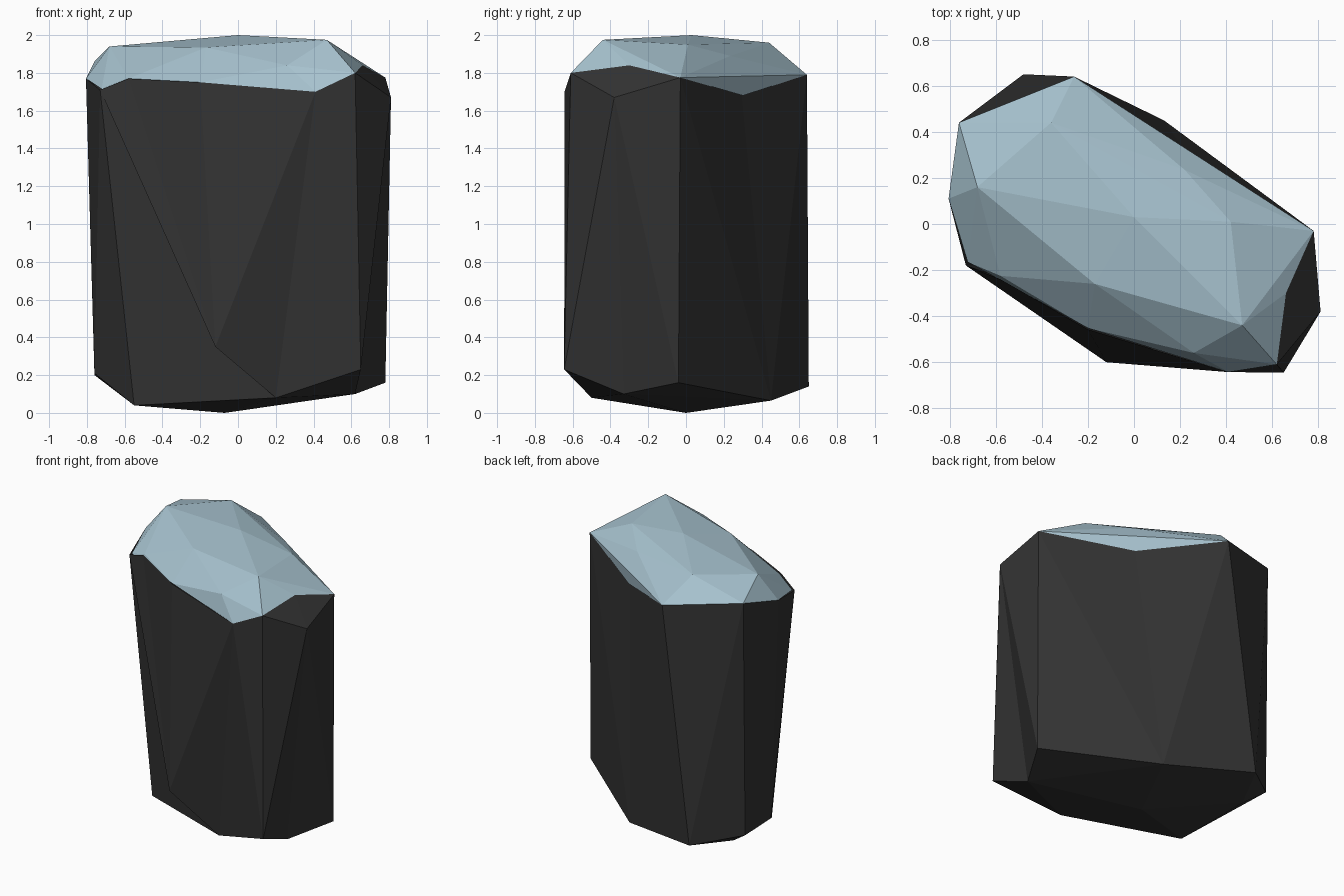
import bpy, bmesh
from mathutils import Vector

if "Cube" in bpy.data.objects:
    bpy.data.objects.remove(bpy.data.objects["Cube"])

def material(name, rgb):
    m = bpy.data.materials.new(name)
    m.diffuse_color = (*rgb, 1.0)
    m.use_nodes = True
    m.node_tree.nodes["Principled BSDF"].inputs["Base Color"].default_value = m.diffuse_color
    return m

def hull(name, ring, extra, mat, open_dir, flips=(), moves=()):
    """Flat-faced stone wrapped round a rim and extra corners, left open
    across the rim on the side facing open_dir (+1 up, -1 down)."""
    bm = bmesh.new()
    edge = {bm.verts.new(p) for p in ring}
    for p in extra:
        bm.verts.new(p)
    bmesh.ops.convex_hull(bm, input=bm.verts[:])
    bmesh.ops.recalc_face_normals(bm, faces=bm.faces[:])
    # remove the hidden seam faces and unused points
    seam = [f for f in bm.faces
            if edge.issuperset(f.verts) and f.normal.z * open_dir > 0.5]
    bmesh.ops.delete(bm, geom=seam, context='FACES_ONLY')
    loose = [v for v in bm.verts if not v.link_faces]
    bmesh.ops.delete(bm, geom=loose, context='VERTS')

    def corner(p):
        return min(bm.verts, key=lambda v: (v.co - Vector(p)).length)
    # turn some edges inward so the foot is chipped
    for a, b in flips:
        e = bm.edges.get((corner(a), corner(b)))
        if e and len(e.link_faces) == 2:
            bmesh.ops.rotate_edges(bm, edges=[e], use_ccw=False)
    # press rim corners in
    for p, q in moves:
        corner(p).co = q
    bm.normal_update()
    me = bpy.data.meshes.new(name)
    bm.to_mesh(me)
    bm.free()
    me.materials.append(mat)
    ob = bpy.data.objects.new(name, me)
    bpy.context.collection.objects.link(ob)

rock = material("dark stone", (0.032, 0.032, 0.032))
ice = material("pale ice blue", (0.385, 0.54, 0.62))

# Rim points shared by rock and cap
shared = [(-.76, .44, 1.86), (-.26, .64, 1.79), (.78, -.03, 1.775), (.66, -.30, 1.84),
          (.62, -.61, 1.80), (.41, -.643, 1.70), (-.805, .11, 1.77)]
notch = (.24, .33, 1.68)
rock_rim = shared + [(-.20, -.458, 1.75), (-.58, -.266, 1.77), (-.73, -.18, 1.71), notch]
cap_rim = shared + [(-.20, -.452, 1.75), (-.58, -.225, 1.77), (-.722, -.165, 1.715), notch]

# Corners on top of the cap
crown = [(0, .03, 2.0), (.47, -.44, 1.975), (-.68, .16, 1.94), (-.17, -.26, 1.935),
         (-.36, .44, 1.96), (.42, .01, 1.95), (.22, .235, 1.89), (.26, -.56, 1.84)]

# Foot of the rock, plus its one shoulder corner
knee, heel_l, heel_r = (-.12, -.60, .35), (-.55, -.18, .04), (.65, -.645, .23)
side = (.78, -.04, .16)
foot = [(.81, -.38, 1.67), (-.07, 0, 0), heel_l, (.20, -.50, .08),
        (.62, -.33, .10), heel_r, side, (.13, .45, .065), (-.48, .65, .14),
        (-.76, .42, .20), (-.62, .35, .10), (-.76, .13, .21), knee]

hull("rock_body", rock_rim, foot, rock, 1,
     flips=[(knee, heel_r), (knee, heel_l), (heel_r, side)],
     moves=[(notch, (.235, .295, 1.68)), ((-.58, -.266, 1.77), (-.58, -.24, 1.77))])
hull("snow_cap", cap_rim, crown, ice, -1,
     moves=[(notch, (.24, .302, 1.68))])
